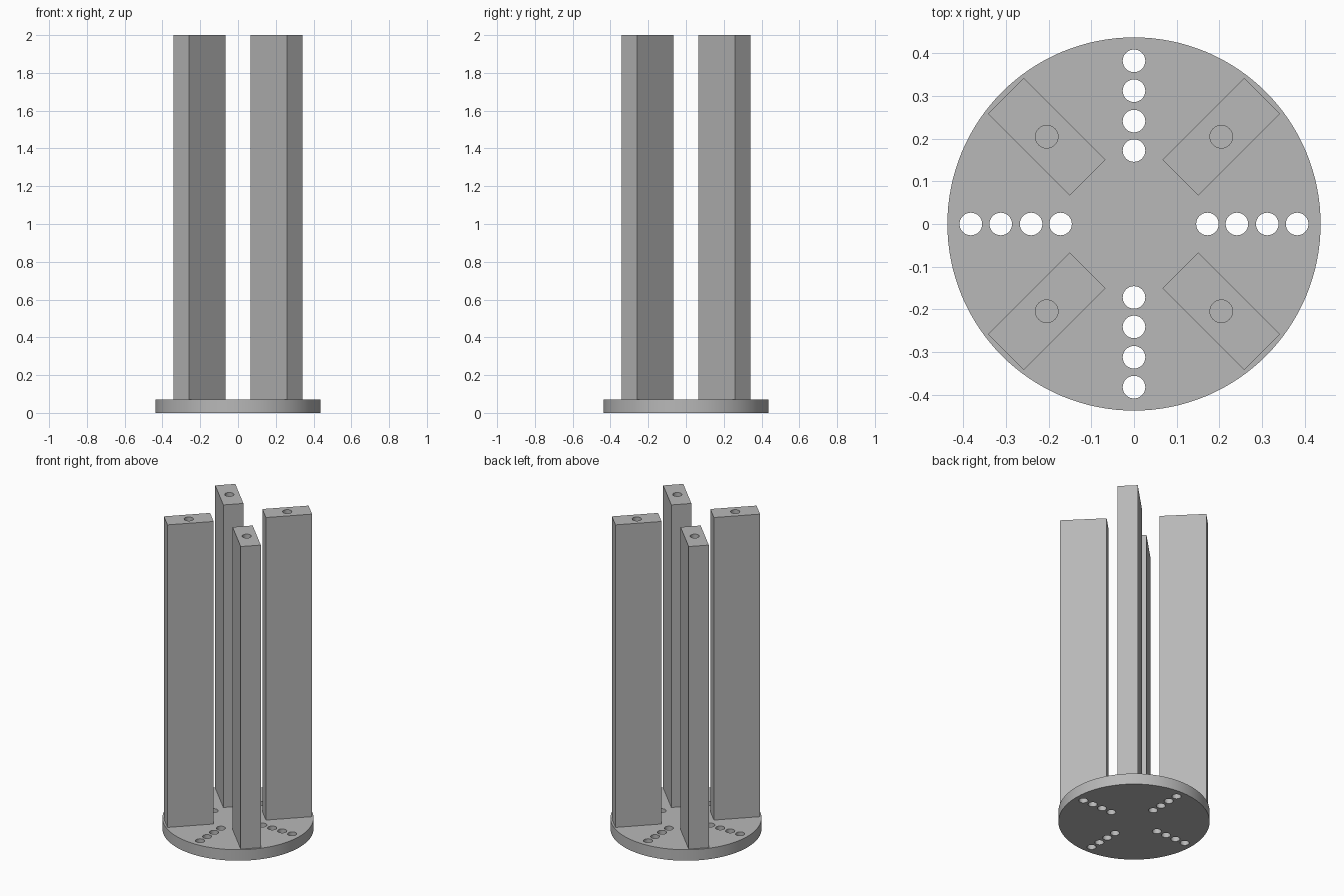
import bpy, bmesh, math
from mathutils import Matrix, Vector

if "Cube" in bpy.data.objects:
    bpy.data.objects.remove(bpy.data.objects["Cube"])

PLATE_R, PLATE_H, TOP = 0.437, 0.07, 2.0
POST_L, POST_W, POST_DIST = 0.271, 0.118, 0.289
HOLE_R, SCREW_DEPTH = 0.0265, 0.15

grey = bpy.data.materials.new("grey metal")
grey.diffuse_color = (0.48, 0.48, 0.48, 1)
grey.use_nodes = True
grey.node_tree.nodes["Principled BSDF"].inputs["Base Color"].default_value = grey.diffuse_color


def make_object(name, bm):
    mesh = bpy.data.meshes.new(name)
    bm.to_mesh(mesh)
    bm.free()
    mesh.materials.append(grey)
    obj = bpy.data.objects.new(name, mesh)
    bpy.context.collection.objects.link(obj)
    return obj


def add_cylinder(bm, x, y, z0, z1, radius, sides):
    bmesh.ops.create_cone(bm, cap_ends=True, segments=sides, radius1=radius, radius2=radius,
                          depth=z1 - z0, matrix=Matrix.Translation((x, y, (z0 + z1) / 2)))


def cut(obj, bm):
    """Drill the shapes in bm out of obj, then drop the cutter."""
    cutter = make_object("drill_cutter", bm)
    cutter.hide_render = True
    mod = obj.modifiers.new("holes", 'BOOLEAN')
    mod.operation, mod.solver, mod.object = 'DIFFERENCE', 'EXACT', cutter
    bpy.context.view_layer.objects.active = obj
    bpy.ops.object.modifier_apply(modifier=mod.name)
    bpy.data.objects.remove(cutter)


def smooth(obj):
    bpy.ops.object.select_all(action='DESELECT')
    obj.select_set(True)
    bpy.context.view_layer.objects.active = obj
    bpy.ops.object.shade_smooth_by_angle(angle=math.radians(30))


# Round base plate with four rows of through holes
bm = bmesh.new()
add_cylinder(bm, 0, 0, 0, PLATE_H, PLATE_R, 128)
plate = make_object("base_plate", bm)
drills = bmesh.new()
for k in range(4):
    a = k * math.pi / 2
    for r in (0.172, 0.241, 0.312, 0.382):
        add_cylinder(drills, r * math.cos(a), r * math.sin(a), -0.05, PLATE_H + 0.05, HOLE_R, 32)
cut(plate, drills)
smooth(plate)

# Four diagonal posts, each with a blind screw hole in its top
for k, name in enumerate(("back_right", "back_left", "front_left", "front_right")):
    turn = Matrix.Rotation(math.pi / 4 + k * math.pi / 2, 4, 'Z')
    centre = turn @ Vector((POST_DIST, 0, 0))
    bm = bmesh.new()
    bmesh.ops.create_cube(bm, size=1, matrix=turn
                          @ Matrix.Translation((POST_DIST, 0, (PLATE_H + TOP) / 2))
                          @ Matrix.Diagonal((POST_L, POST_W, TOP - PLATE_H, 1)))
    post = make_object("post_" + name, bm)
    drill = bmesh.new()
    add_cylinder(drill, centre.x, centre.y, TOP - SCREW_DEPTH, TOP + 0.05, HOLE_R, 32)
    cut(post, drill)
    smooth(post)
